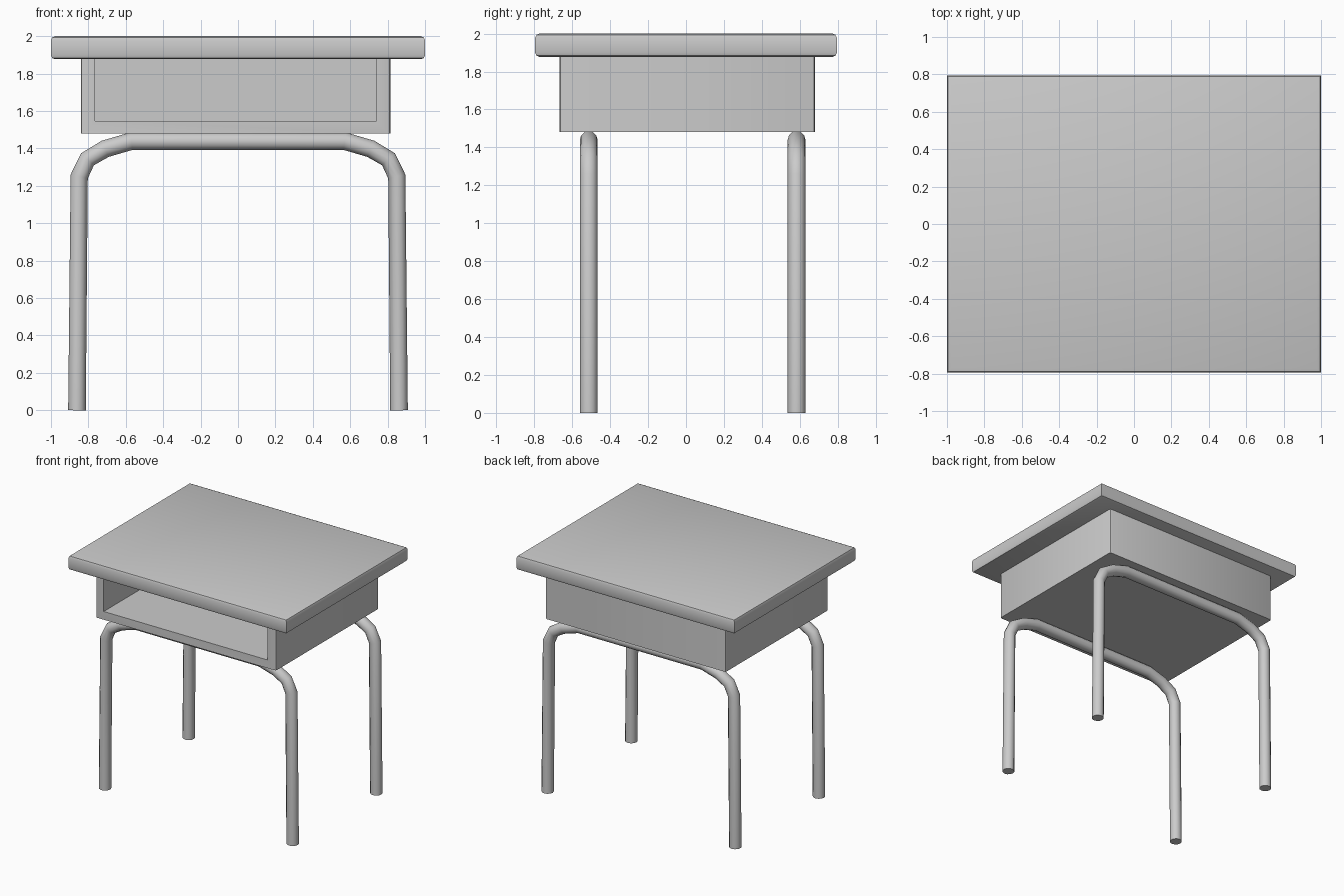
import bpy, bmesh

if "Cube" in bpy.data.objects:
    bpy.data.objects.remove(bpy.data.objects["Cube"])


def box(name, x, y, z, bevel=0.0, segments=2, keep=None):
    """Box from (min, max) ranges; bevels the edges whose direction passes keep."""
    bm = bmesh.new()
    bmesh.ops.create_cube(bm, size=1)
    for v in bm.verts:
        v.co = [r[0] if c < 0 else r[1] for c, r in zip(v.co, (x, y, z))]
    if bevel:
        edges = [e for e in bm.edges
                 if keep(abs((e.verts[0].co - e.verts[1].co).normalized().z))]
        bmesh.ops.bevel(bm, geom=edges, offset=bevel, segments=segments,
                        profile=0.5, affect='EDGES')
    mesh = bpy.data.meshes.new(name)
    bm.to_mesh(mesh)
    bm.free()
    obj = bpy.data.objects.new(name, mesh)
    bpy.context.collection.objects.link(obj)
    return obj


def smooth(obj, angle=0.6):
    bpy.ops.object.select_all(action='DESELECT')
    obj.select_set(True)
    bpy.context.view_layer.objects.active = obj
    bpy.ops.object.shade_smooth_by_angle(angle=angle)


# Tabletop with softened rims and mitred corners
top = box("tabletop", (-1, 1), (-0.795, 0.795), (1.877, 2.0),
          0.022, 2, lambda dz: dz < 0.5)
smooth(top)

# Storage tray, open at the front and covered by the tabletop
tray = box("storage_tray", (-0.84, 0.815), (-0.667, 0.68), (1.48, 1.88),
           0.015, 2, lambda dz: dz > 0.5)
cutter = box("tray_cutter", (-0.765, 0.74), (-1, 0.605), (1.548, 2.1))
cutter.hide_render = True
cutter.hide_viewport = True
cut = tray.modifiers.new("opening", 'BOOLEAN')
cut.operation = 'DIFFERENCE'
cut.solver = 'EXACT'
cut.object = cutter
smooth(tray)

# Bent tube leg frames
half = [(-0.861, 0.0), (-0.849, 1.25), (-0.805, 1.342),
        (-0.71, 1.398), (-0.57, 1.439)]
path = half + [(-x, z) for x, z in reversed(half)]


def leg_frame(name, y):
    curve = bpy.data.curves.new(name, 'CURVE')
    curve.dimensions = '3D'
    curve.bevel_depth = 0.047
    curve.bevel_resolution = 4
    curve.use_fill_caps = True
    spline = curve.splines.new('POLY')
    spline.points.add(len(path) - 1)
    for p, (x, z) in zip(spline.points, path):
        p.co = (x, y, z, 1)
    spline.use_smooth = True
    obj = bpy.data.objects.new(name, curve)
    bpy.context.collection.objects.link(obj)
    bpy.ops.object.select_all(action='DESELECT')
    obj.select_set(True)
    bpy.context.view_layer.objects.active = obj
    bpy.ops.object.convert(target='MESH')
    smooth(bpy.context.view_layer.objects.active)


leg_frame("front_leg_frame", -0.513)
leg_frame("back_leg_frame", 0.583)
